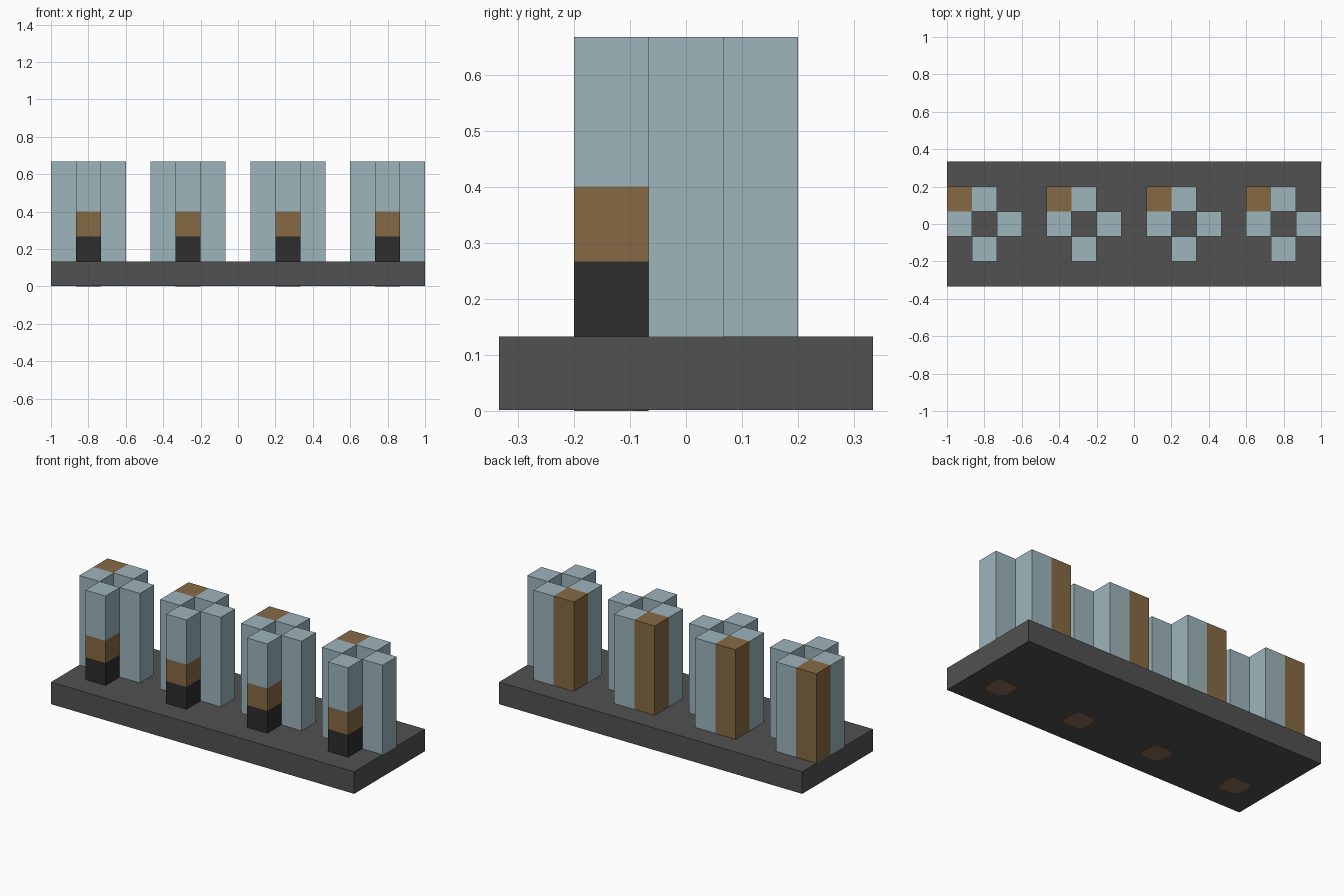
import bpy, bmesh

cube = bpy.data.objects.get("Cube")
if cube:
    bpy.data.objects.remove(cube, do_unlink=True)

U = 2 / 15          # one block
FOOT = 0.002        # thickness of the plates under the base


def material(name, r, g, b):
    def linear(c):
        c /= 255
        return c / 12.92 if c <= 0.04045 else ((c + 0.055) / 1.055) ** 2.4
    colour = (linear(r), linear(g), linear(b), 1)
    m = bpy.data.materials.new(name)
    m.use_nodes = True
    m.diffuse_color = colour
    m.node_tree.nodes["Principled BSDF"].inputs["Base Color"].default_value = colour
    return m


grey = material("dark grey", 81, 81, 81)
blue = material("pale blue", 157, 181, 188)
brown = material("wood brown", 134, 106, 69)
black = material("charcoal", 45, 45, 45)
rust = material("reddish brown", 140, 106, 88)


def box(name, mat, x, y, z0, z1, sx=U, sy=U, chamfer=0):
    """Box centred on x, y, with optional cut vertical corners."""
    bm = bmesh.new()
    bmesh.ops.create_cube(bm, size=1)
    for v in bm.verts:
        v.co = (v.co.x * sx, v.co.y * sy, z0 + (v.co.z + 0.5) * (z1 - z0))
    if chamfer:
        upright = [e for e in bm.edges
                   if abs(e.verts[0].co.z - e.verts[1].co.z) > 1e-5]
        bmesh.ops.bevel(bm, geom=upright, offset=chamfer, segments=1, affect='EDGES')
    mesh = bpy.data.meshes.new(name)
    bm.to_mesh(mesh)
    bm.free()
    mesh.materials.append(mat)
    ob = bpy.data.objects.new(name, mesh)
    ob.location = (x, y, 0)
    bpy.context.collection.objects.link(ob)
    return ob


# Base slab
box("base", grey, 0, 0, FOOT, U, 2, 5 * U)

# Four hollow towers along the slab
for i in range(4):
    cx = (4 * i - 6) * U
    n = f"tower_{i + 1}_"
    # Side and back columns, full height
    for part, dx, dy in (("right", -1, 0), ("left", 1, 0), ("back", 0, 1)):
        box(n + part + "_column", blue, cx + dx * U, dy * U, U, 5 * U)
    # Wooden corner post
    box(n + "corner_post", brown, cx - U, U, U, 5 * U)
    # Front column in three layers
    for part, mat, low, high in (("foot", black, 1, 2), ("band", brown, 2, 3),
                                 ("top", blue, 3, 5)):
        box(n + "front_" + part, mat, cx, -U, low * U, high * U)
    # Plate under the slab
    box(n + "under_plate", rust, cx, -U, 0, FOOT, chamfer=0.024)
